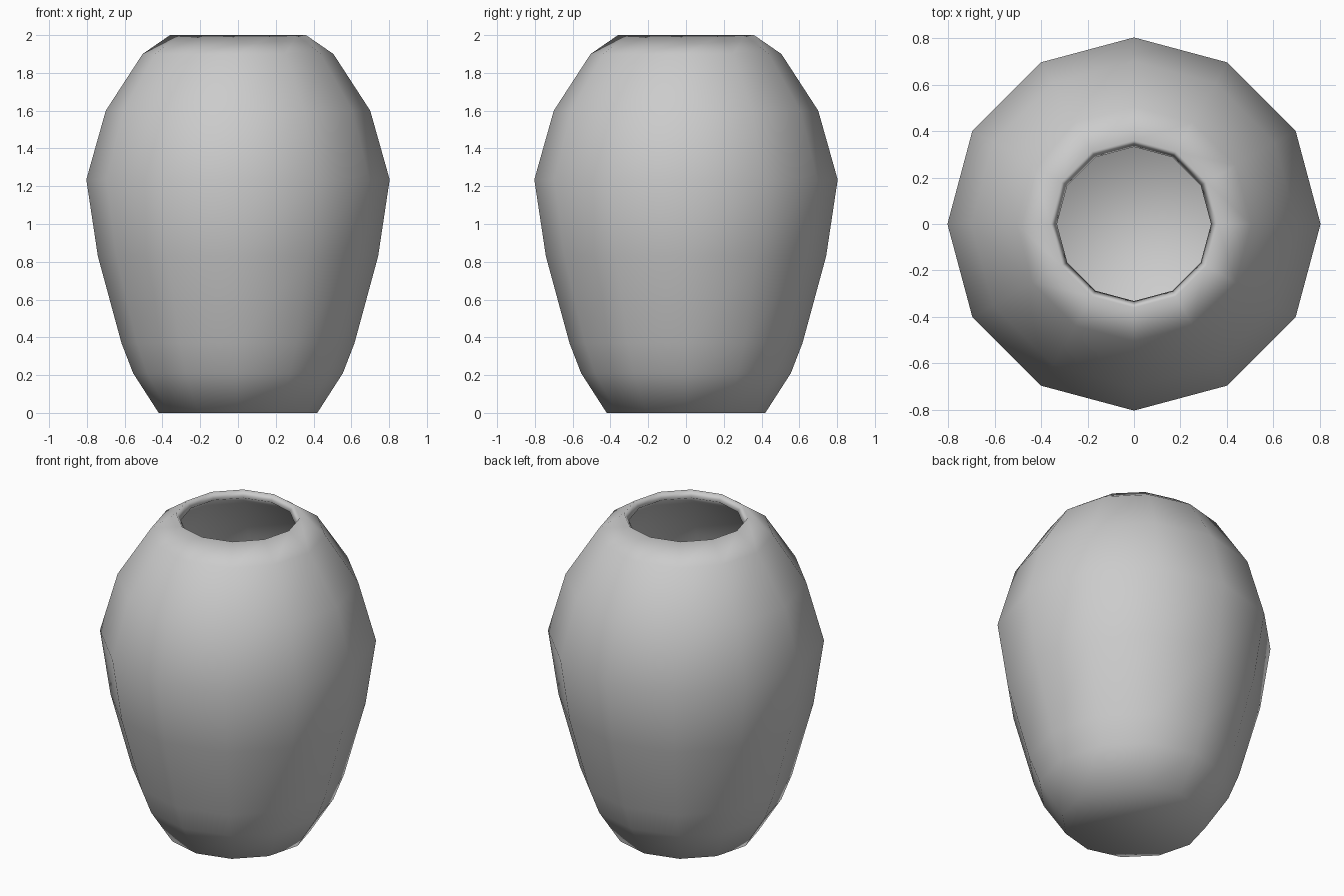
import bpy, bmesh
from math import cos, sin, tau

if "Cube" in bpy.data.objects:
    bpy.data.objects.remove(bpy.data.objects["Cube"])

SIDES = 12
# Outer profile: radius, height
PROFILE = [(0.42, 0.0), (0.555, 0.21), (0.617, 0.37), (0.742, 0.83),
           (0.803, 1.235), (0.70, 1.6), (0.505, 1.9), (0.36, 2.0)]

bm = bmesh.new()
rings = [[bm.verts.new((r * cos(tau * i / SIDES), r * sin(tau * i / SIDES), z))
          for i in range(SIDES)] for r, z in PROFILE]

# Closed base
bm.faces.new(reversed(rings[0]))

# Turned wall
for low, high in zip(rings, rings[1:]):
    for i in range(SIDES):
        j = (i + 1) % SIDES
        bm.faces.new((low[i], low[j], high[j], high[i]))

for face in bm.faces:
    face.smooth = True

mesh = bpy.data.meshes.new("vase")
bm.to_mesh(mesh)
bm.free()
vase = bpy.data.objects.new("vase", mesh)
bpy.context.collection.objects.link(vase)

# Hollow inside with an inward sloping rim
shell = vase.modifiers.new("wall_thickness", 'SOLIDIFY')
shell.thickness = 0.05
shell.offset = -1
